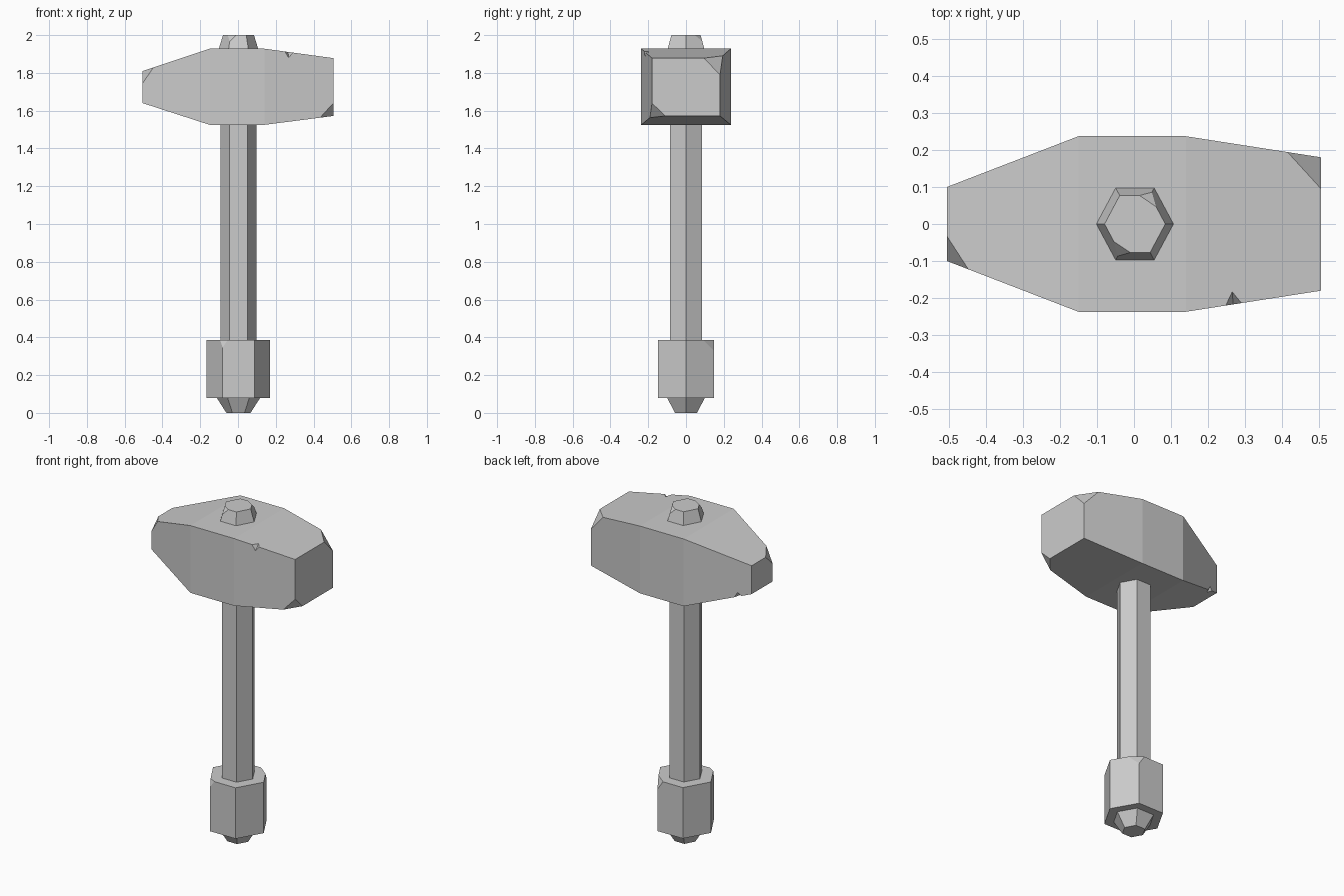
import bpy, bmesh
from math import cos, sin, pi
from mathutils import Vector

if "Cube" in bpy.data.objects:
    bpy.data.objects.remove(bpy.data.objects["Cube"])


def loft(sections):
    """Closed solid through a list of equal-length rings of points."""
    bm = bmesh.new()
    rings = [[bm.verts.new(p) for p in ring] for ring in sections]
    n = len(rings[0])
    for a, b in zip(rings, rings[1:]):
        for i in range(n):
            j = (i + 1) % n
            bm.faces.new((a[i], a[j], b[j], b[i]))
    bm.faces.new(rings[0])
    bm.faces.new(rings[-1])
    bmesh.ops.recalc_face_normals(bm, faces=bm.faces)
    return bm


def hexagon(rx, ry, z):
    return [(0.0025 + rx * cos(i * pi / 3), ry * sin(i * pi / 3) / sin(pi / 3), z)
            for i in range(6)]


def rect(x, hy, z0, z1):
    return [(x, -hy, z0), (x, hy, z0), (x, hy, z1), (x, -hy, z1)]


def chip(bm, a, b, c):
    """Slice off the corner beyond the plane through three points."""
    a, b, c = Vector(a), Vector(b), Vector(c)
    n = (b - a).cross(c - a).normalized()
    mid = sum((v.co for v in bm.verts), Vector()) / len(bm.verts)
    if n.dot(mid - a) > 0:
        n = -n
    cut = bmesh.ops.bisect_plane(bm, geom=bm.verts[:] + bm.edges[:] + bm.faces[:],
                                 plane_co=a, plane_no=n, clear_outer=True)
    edges = [e for e in cut['geom_cut'] if isinstance(e, bmesh.types.BMEdge)]
    bmesh.ops.edgeloop_fill(bm, edges=edges)
    bmesh.ops.recalc_face_normals(bm, faces=bm.faces)


def finish(bm, name):
    me = bpy.data.meshes.new(name)
    bm.to_mesh(me)
    bm.free()
    ob = bpy.data.objects.new(name, me)
    bpy.context.collection.objects.link(ob)
    return ob


def notch(target, name, a, c, b, d):
    """V-shaped nick between edge points a, c with valley line b-d."""
    pts = [Vector(p) for p in (a, b, c, d)]
    m = (pts[1] + pts[3]) / 2
    bm = bmesh.new()
    v = [bm.verts.new(m + (p - m) * 2) for p in pts]
    for f in ((0, 1, 2), (0, 3, 1), (1, 3, 2), (0, 2, 3)):
        bm.faces.new([v[i] for i in f])
    bmesh.ops.recalc_face_normals(bm, faces=bm.faces)
    cutter = finish(bm, name)
    cutter.hide_render = True
    cutter.hide_viewport = True
    mod = target.modifiers.new(name, 'BOOLEAN')
    mod.operation = 'DIFFERENCE'
    mod.solver = 'EXACT'
    mod.object = cutter


# Hammer head: tapered block with chipped corners and nicked edges
bm = loft([rect(-0.505, 0.10, 1.64, 1.81), rect(-0.15, 0.237, 1.525, 1.928),
           rect(0.14, 0.237, 1.525, 1.928), rect(0.505, 0.18, 1.572, 1.878)])
chip(bm, (-0.505, -0.033, 1.81), (-0.447, -0.122, 1.83), (-0.505, -0.10, 1.745))
chip(bm, (0.505, -0.18, 1.64), (0.505, -0.11, 1.572), (0.435, -0.19, 1.563))
chip(bm, (0.505, 0.095, 1.878), (0.505, 0.18, 1.79), (0.415, 0.194, 1.89))
head = finish(bm, "hammer_head")
notch(head, "front_notch_cutter", (0.248, -0.22, 1.913), (0.29, -0.2136, 1.907),
      (0.265, -0.183, 1.911), (0.268, -0.217, 1.88))
notch(head, "back_notch_cutter", (-0.45, 0.121, 1.622), (-0.415, 0.135, 1.611),
      (-0.432, 0.10, 1.616), (-0.432, 0.128, 1.642))

# Handle shaft
finish(loft([hexagon(0.095, 0.085, 0.36), hexagon(0.095, 0.085, 1.56)]), "handle")

# Top cap above the head
bm = loft([hexagon(0.105, 0.098, 1.925), hexagon(0.082, 0.077, 2.0)])
chip(bm, (0.015, 0.077, 2.0), (0.062, 0.045, 2.0), (0.052, 0.087, 1.965))
chip(bm, (-0.055, -0.047, 2.0), (-0.01, -0.077, 2.0), (-0.053, -0.09, 1.955))
finish(bm, "top_cap")

# Hexagonal pommel
bm = loft([hexagon(0.168, 0.147, 0.08), hexagon(0.168, 0.147, 0.385)])
chip(bm, (-0.055, -0.147, 0.385), (-0.105, -0.118, 0.385), (-0.0815, -0.147, 0.345))
chip(bm, (0.05, 0.147, 0.385), (0.1145, 0.095, 0.385), (0.0865, 0.147, 0.33))
finish(bm, "pommel")

# Tapered tip under the pommel
finish(loft([hexagon(0.064, 0.058, 0.0), hexagon(0.115, 0.10, 0.08)]), "pommel_tip")
